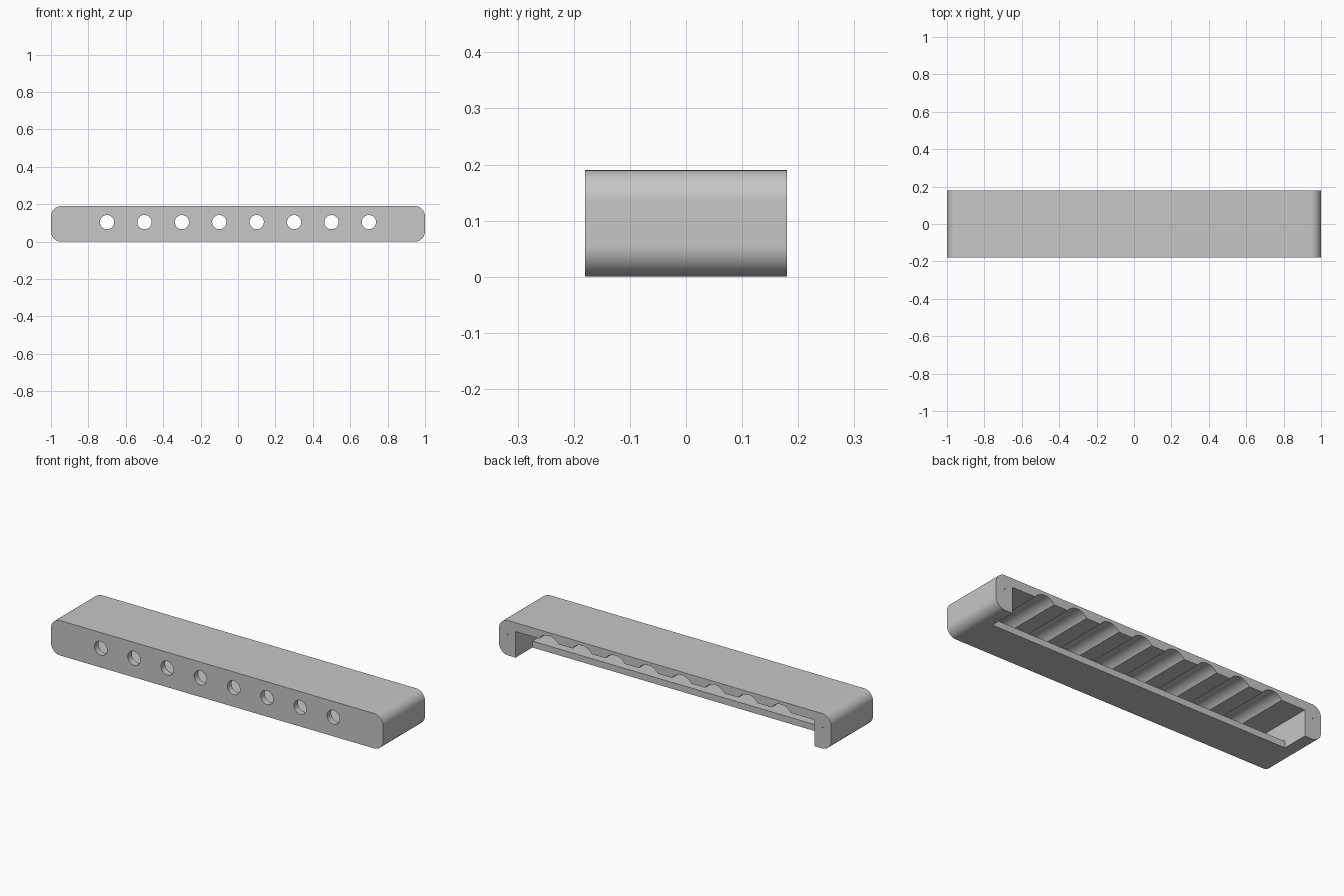
import bpy, bmesh, math
from mathutils import Matrix, Vector

if "Cube" in bpy.data.objects:
    bpy.data.objects.remove(bpy.data.objects["Cube"], do_unlink=True)

DEPTH, HEIGHT, CORNER = 0.36, 0.19, 0.055
FRONT, BACK = -DEPTH / 2, DEPTH / 2
INNER_FRONT = FRONT + 0.035
INNER_X, FLOOR, CEILING, FLOOR_BACK = 0.9, 0.035, 0.142, 0.035
HOLE_Z = 0.104

grey = bpy.data.materials.new("plain grey")
grey.use_nodes = True
colour = (0.57, 0.57, 0.57, 1)
grey.diffuse_color = colour
grey.node_tree.nodes["Principled BSDF"].inputs["Base Color"].default_value = colour


def extrude(name, points, direction):
    """Extrude a closed 3D outline into a solid."""
    bm = bmesh.new()
    face = bm.faces.new([bm.verts.new(p) for p in points])
    result = bmesh.ops.extrude_face_region(bm, geom=[face])
    moved = [g for g in result["geom"] if isinstance(g, bmesh.types.BMVert)]
    bmesh.ops.translate(bm, verts=moved, vec=Vector(direction))
    bmesh.ops.recalc_face_normals(bm, faces=bm.faces)
    mesh = bpy.data.meshes.new(name)
    bm.to_mesh(mesh)
    bm.free()
    obj = bpy.data.objects.new(name, mesh)
    bpy.context.collection.objects.link(obj)
    return obj


def rod(name, x, z, radius, y0, y1, sides=48):
    """Cylinder running from front to back."""
    ring = [(x + radius * math.cos(a), y0, z + radius * math.sin(a))
            for a in (math.tau * i / sides for i in range(sides))]
    return extrude(name, ring, (0, y1 - y0, 0))


def cut(target, cutter):
    """Subtract the cutter from the target and discard it."""
    mod = target.modifiers.new("cut", 'BOOLEAN')
    mod.operation, mod.solver, mod.object = 'DIFFERENCE', 'EXACT', cutter
    cutter.hide_render = True
    bpy.context.view_layer.update()
    graph = bpy.context.evaluated_depsgraph_get()
    mesh = bpy.data.meshes.new_from_object(target.evaluated_get(graph))
    target.modifiers.clear()
    target.data = mesh
    bpy.data.objects.remove(cutter, do_unlink=True)


# Rounded bar body
outline = []
for quarter, (sx, sz) in enumerate([(1, 1), (-1, 1), (-1, -1), (1, -1)]):
    for i in range(13):
        a = math.pi / 2 * (quarter + i / 12)
        outline.append((sx * (1 - CORNER) + CORNER * math.cos(a), FRONT,
                        HEIGHT / 2 + sz * (HEIGHT / 2 - CORNER) + CORNER * math.sin(a)))
body = extrude("holder_body", outline, (0, DEPTH, 0))

# Cavity open at the back and at the rear half of the underside
section = [(INNER_FRONT, FLOOR), (FLOOR_BACK, FLOOR), (FLOOR_BACK, -0.1),
           (BACK + 0.1, -0.1), (BACK + 0.1, CEILING), (INNER_FRONT, CEILING)]
cut(body, extrude("cavity_cutter", [(-INNER_X, y, z) for y, z in section],
                  (2 * INNER_X, 0, 0)))

# Ceiling grooves lined up with the round front holes
for i in range(8):
    x = -0.7 + 0.2 * i
    cut(body, rod("groove_cutter", x, HOLE_Z, 0.069, INNER_FRONT + 0.001, BACK + 0.1))
    cut(body, rod("hole_cutter", x, HOLE_Z, 0.038, FRONT - 0.1, INNER_FRONT + 0.02))

# Pinholes in the back of the end walls
for side in (-1, 1):
    cut(body, rod("pinhole_cutter", side * 0.948, 0.114, 0.003, BACK - 0.02, BACK + 0.1, 12))

body.data.materials.clear()
body.data.materials.append(grey)
bpy.ops.object.select_all(action='DESELECT')
body.select_set(True)
bpy.context.view_layer.objects.active = body
bpy.ops.object.shade_smooth_by_angle(angle=math.radians(30))
